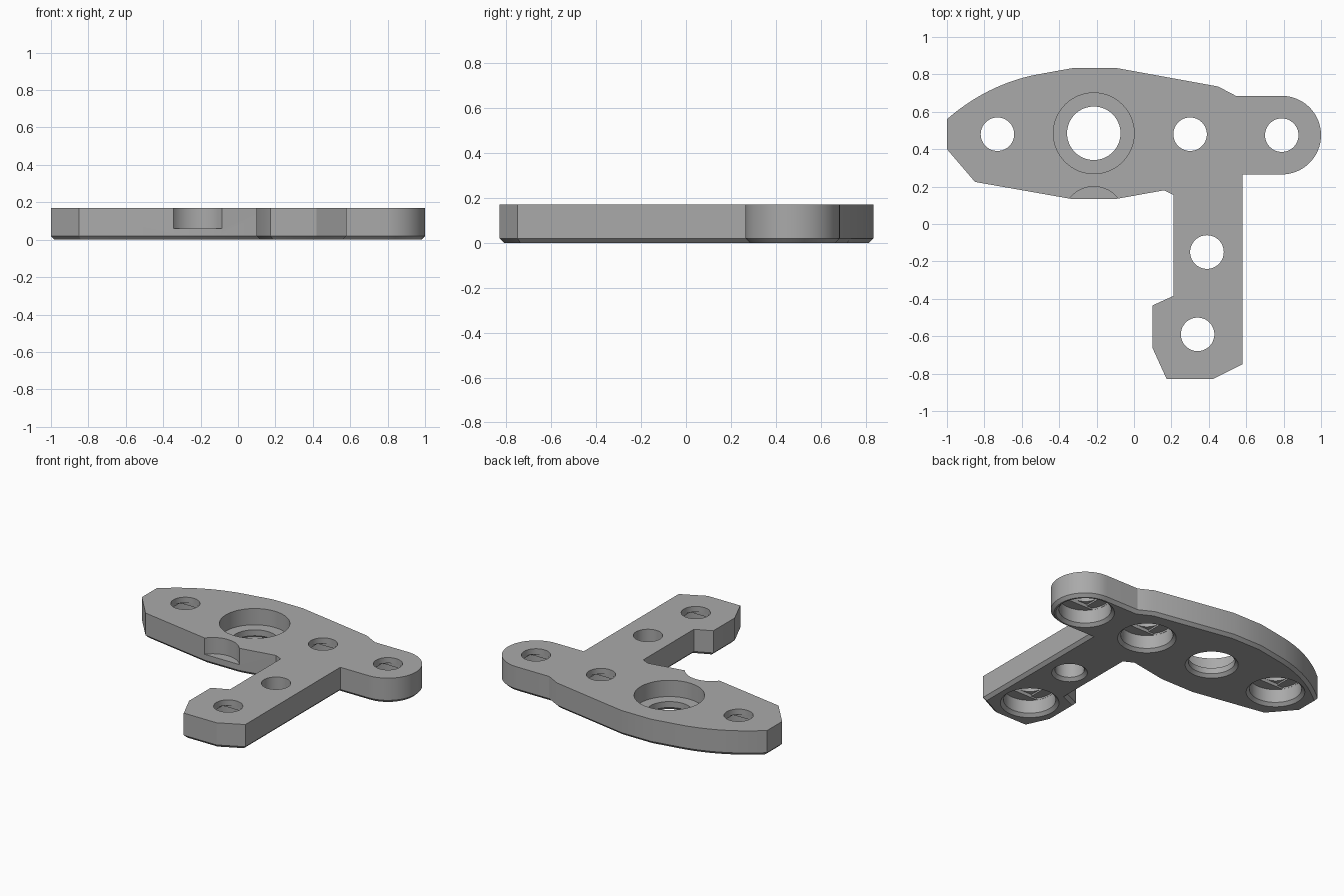
import bpy, bmesh, math
from mathutils import Vector

if "Cube" in bpy.data.objects:
    bpy.data.objects.remove(bpy.data.objects["Cube"])

TOP = 0.17        # plate thickness
CHAMFER = 0.02    # chamfer on every lower edge
SCREW = 0.09      # screw hole radius
HEAD = 0.16       # screw head recess radius

grey = bpy.data.materials.new("plain grey")
grey.use_nodes = True
colour = (0.4, 0.4, 0.4, 1)
grey.diffuse_color = colour
grey.node_tree.nodes["Principled BSDF"].inputs["Base Color"].default_value = colour


def circle(cx, cy, r, n=64):
    return [(cx + r * math.cos(math.tau * i / n), cy + r * math.sin(math.tau * i / n))
            for i in range(n)]


def inset(points, d):
    """Move every edge of a counter-clockwise outline inwards by d."""
    pts = [Vector(p) for p in points]
    result = []
    for i, p in enumerate(pts):
        a = (p - pts[i - 1]).normalized()
        b = (pts[(i + 1) % len(pts)] - p).normalized()
        na, nb = Vector((-a.y, a.x)), Vector((-b.y, b.x))
        result.append(p + (na + nb) * d / (1 + na.dot(nb)))
    return result


def loft(name, layers):
    """Closed solid through (z, outline) layers of equal point count."""
    bm = bmesh.new()
    rings = [[bm.verts.new((p[0], p[1], z)) for p in pts] for z, pts in layers]
    n = len(rings[0])
    bm.faces.new(rings[0][::-1])
    bm.faces.new(rings[-1])
    for low, high in zip(rings, rings[1:]):
        for i in range(n):
            j = (i + 1) % n
            bm.faces.new((low[i], low[j], high[j], high[i]))
    mesh = bpy.data.meshes.new(name)
    bm.to_mesh(mesh)
    bm.free()
    obj = bpy.data.objects.new(name, mesh)
    bpy.context.collection.objects.link(obj)
    mesh.materials.append(grey)
    return obj


def cut(layers):
    """Subtract a lofted solid from the plate."""
    cutter = loft("cutter", layers)
    cutter.hide_render = True
    mod = plate.modifiers.new("cut", "BOOLEAN")
    mod.operation = "DIFFERENCE"
    mod.solver = "EXACT"
    mod.object = cutter
    bpy.ops.object.modifier_apply(modifier=mod.name)
    bpy.data.objects.remove(cutter)


def drill(x, y, r, top):
    """Round hole from below with a chamfered mouth."""
    e = 0.01
    cut([(-e, circle(x, y, r + CHAMFER + e)), (CHAMFER, circle(x, y, r)),
         (top, circle(x, y, r))])


# Plate outline: lower edge, leg, rounded ear, upper edge, curved nose
outline = [(-1, 0.4), (-0.85, 0.225), (-0.34, 0.135), (-0.09, 0.135), (0.16, 0.18),
           (0.21, 0.155), (0.21, -0.385), (0.1, -0.435), (0.1, -0.665),
           (0.175, -0.83), (0.42, -0.83), (0.58, -0.75), (0.58, 0.265)]
for i in range(33):
    a = math.pi * (i / 32 - 0.5)
    outline.append((0.79 + 0.21 * math.cos(a), 0.475 + 0.21 * math.sin(a)))
outline += [(0.545, 0.685), (0.45, 0.735), (-0.1, 0.835), (-0.32, 0.835)]
start, bend, end = Vector((-0.53, 0.797)), Vector((-0.79, 0.743)), Vector((-1, 0.56))
for i in range(17):
    t = i / 16
    outline.append(tuple(start * (1 - t) ** 2 + bend * 2 * t * (1 - t) + end * t * t))

plate = loft("bracket_plate", [(0, inset(outline, CHAMFER)), (CHAMFER, outline),
                               (TOP, outline)])
bpy.context.view_layer.objects.active = plate
plate.select_set(True)

# Screw holes with head recesses from below and stepped bridging layers
for x, y in [(-0.73, 0.48), (0.3, 0.48), (0.79, 0.475), (0.34, -0.59)]:
    drill(x, y, HEAD, 0.11)
    slot = [(px, min(max(py, y - SCREW), y + SCREW)) for px, py in circle(x, y, HEAD - 0.001)]
    half = math.sqrt((HEAD - 0.001) ** 2 - SCREW ** 2)
    slot = [p for p in slot if abs(p[1] - y) < SCREW - 1e-5]
    right = [p for p in slot if p[0] > x]
    right.sort(key=lambda p: p[1])
    left = sorted((p for p in slot if p[0] < x), key=lambda p: -p[1])
    slot = ([(x + half, y - SCREW)] + right + [(x + half, y + SCREW), (x - half, y + SCREW)]
            + left + [(x - half, y - SCREW)])
    cut([(0.1, slot), (0.121, slot)])
    square = [(x + sx * SCREW, y + sy * SCREW)
              for sx, sy in ((-1, -1), (1, -1), (1, 1), (-1, 1))]
    cut([(0.1, square), (0.132, square)])
    hole = circle(x, y, SCREW - 0.0005)
    cut([(0.1, hole), (TOP + 0.1, hole)])

# Plain hole in the leg
drill(0.39, -0.15, SCREW, TOP + 0.1)

# Large bearing seat from above with its through hole
drill(-0.215, 0.485, 0.143, TOP + 0.1)
seat = circle(-0.215, 0.485, 0.216)
cut([(0.06, seat), (TOP + 0.1, seat)])

# Rounded clearance notch in the front edge
notch = circle(-0.215, 0.037, 0.163)
cut([(0.06, notch), (TOP + 0.1, notch)])

bpy.ops.object.shade_smooth_by_angle(angle=math.radians(25))
